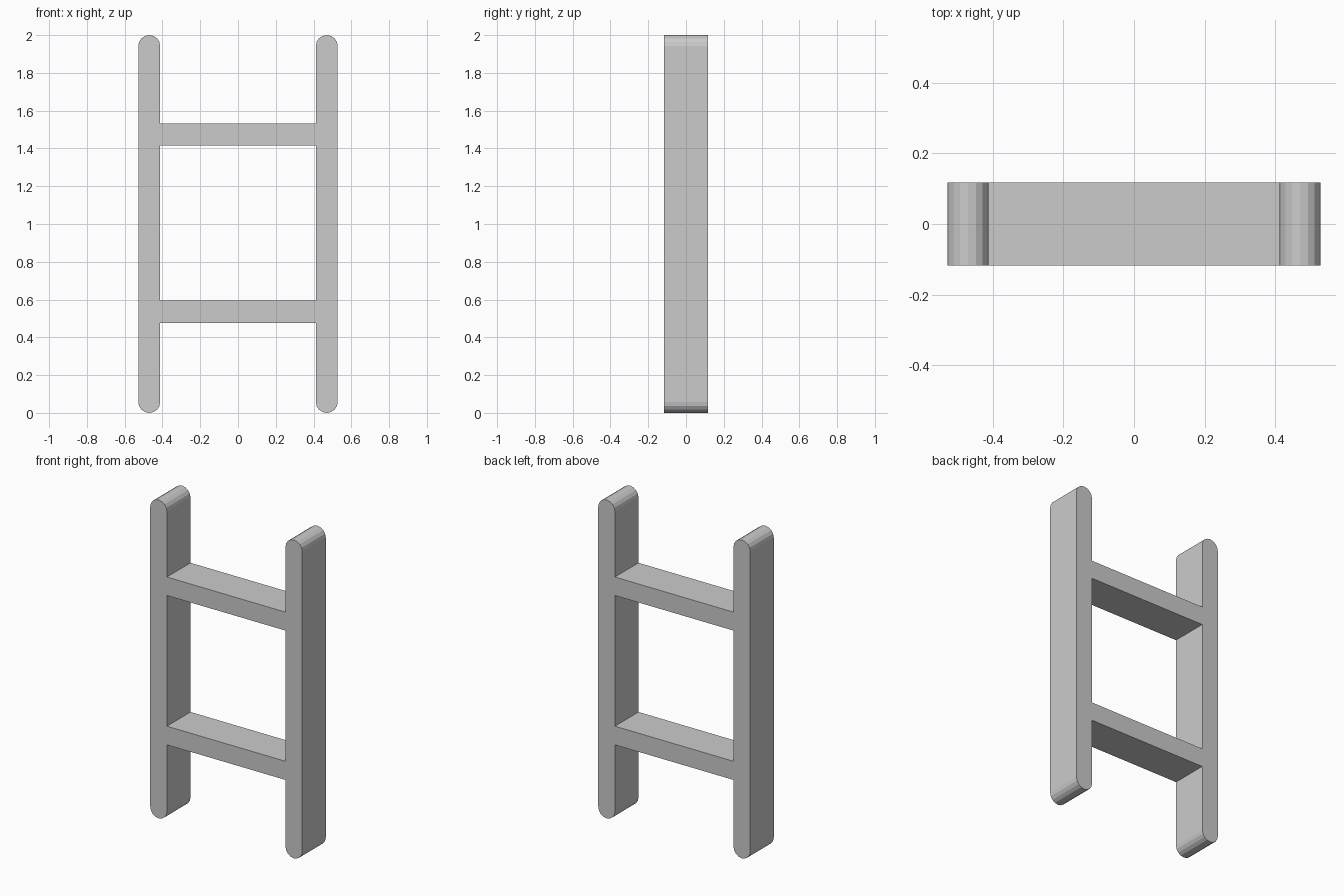
import bpy
import bmesh
from math import cos, sin, pi

cube = bpy.data.objects.get("Cube")
if cube:
    bpy.data.objects.remove(cube, do_unlink=True)

HEIGHT = 2.0
DEPTH = 0.234        # front to back
RAIL_X = 0.47        # rail centre line
RADIUS = 0.058       # half the rail width
END_STEPS = 8        # flat facets on each rounded end

grey = bpy.data.materials.new("light grey")
grey.use_nodes = True
colour = (0.6, 0.6, 0.6, 1)
grey.diffuse_color = colour
grey.node_tree.nodes["Principled BSDF"].inputs["Base Color"].default_value = colour


def extrude_profile(name, points):
    """Extrude an x-z outline through the full depth."""
    bm = bmesh.new()
    face = bm.faces.new([bm.verts.new((x, -DEPTH / 2, z)) for x, z in points])
    result = bmesh.ops.extrude_face_region(bm, geom=[face])
    back = [v for v in result["geom"] if isinstance(v, bmesh.types.BMVert)]
    bmesh.ops.translate(bm, verts=back, vec=(0, DEPTH, 0))
    bmesh.ops.recalc_face_normals(bm, faces=bm.faces)
    mesh = bpy.data.meshes.new(name)
    bm.to_mesh(mesh)
    bm.free()
    mesh.materials.append(grey)
    obj = bpy.data.objects.new(name, mesh)
    bpy.context.collection.objects.link(obj)
    return obj


def rounded_end(cx, cz, start):
    angles = [start + pi * i / END_STEPS for i in range(END_STEPS + 1)]
    return [(cx + RADIUS * cos(a), cz + RADIUS * sin(a)) for a in angles]


# Upright rails with rounded tops and feet
for name, cx in (("left_rail", RAIL_X), ("right_rail", -RAIL_X)):
    extrude_profile(name, rounded_end(cx, HEIGHT - RADIUS, 0)
                    + rounded_end(cx, RADIUS, pi))

# Flat rungs between the rails
half = RAIL_X - RADIUS
for name, low, high in (("lower_rung", 0.477, 0.594), ("upper_rung", 1.415, 1.531)):
    extrude_profile(name, [(-half, low), (half, low), (half, high), (-half, high)])
